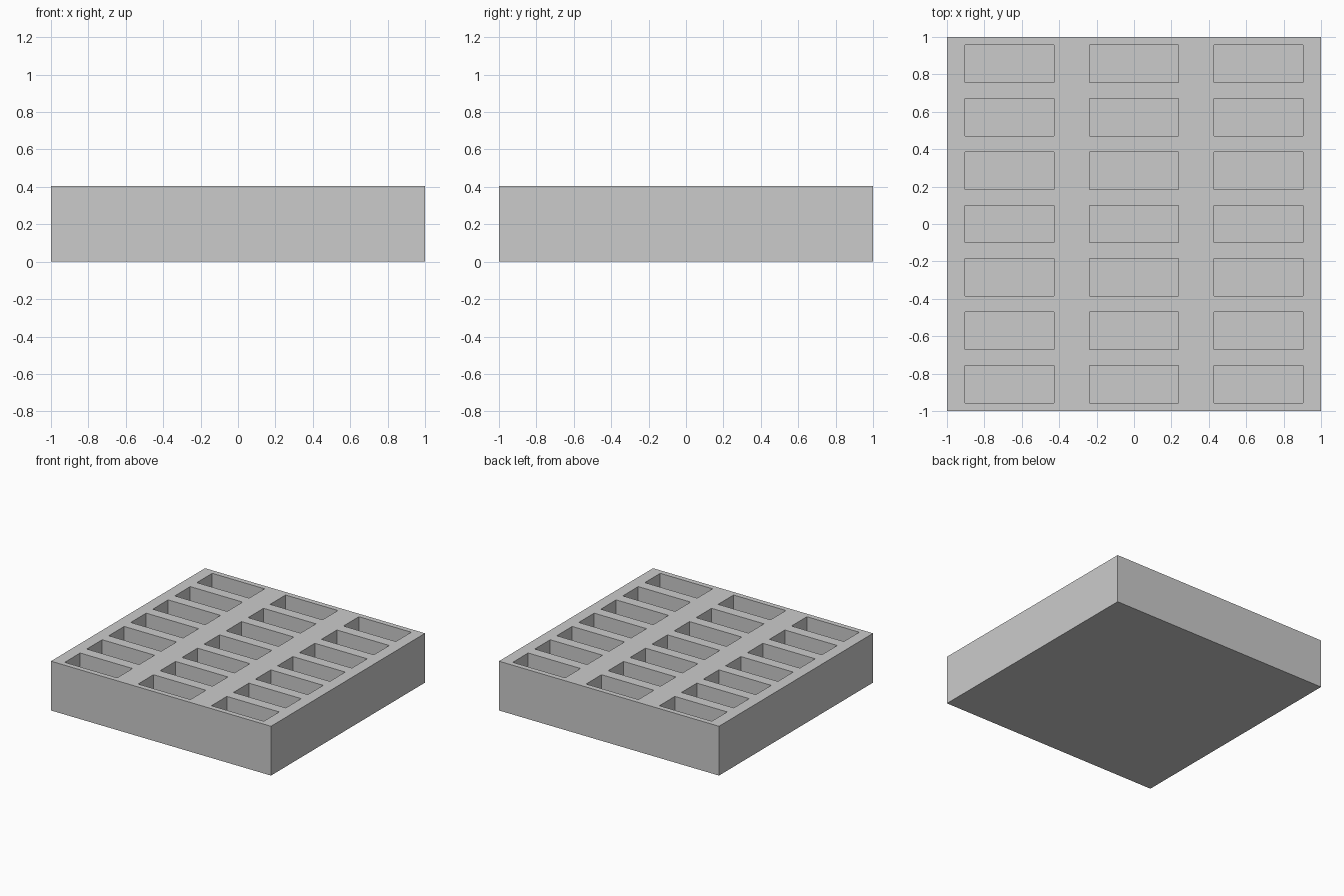
import bpy
import bmesh
from mathutils import Matrix, Vector

if "Cube" in bpy.data.objects:
    bpy.data.objects.remove(bpy.data.objects["Cube"], do_unlink=True)

SIDE, HEIGHT = 2.0, 0.405
COLUMNS, ROWS = 3, 7
POCKET_X, POCKET_Y, DEPTH = 0.476, 0.2, 0.32


def add_box(bm, center, size):
    matrix = Matrix.Translation(center) @ Matrix.Diagonal((*size, 1))
    bmesh.ops.create_cube(bm, size=1, matrix=matrix)


def make_object(name, bm):
    mesh = bpy.data.meshes.new(name)
    bm.to_mesh(mesh)
    bm.free()
    obj = bpy.data.objects.new(name, mesh)
    bpy.context.collection.objects.link(obj)
    return obj


# Plain grey material
grey = bpy.data.materials.new("grey")
grey.use_nodes = True
colour = (0.6, 0.6, 0.6, 1)
grey.diffuse_color = colour
grey.node_tree.nodes["Principled BSDF"].inputs["Base Color"].default_value = colour

# Solid block
bm = bmesh.new()
add_box(bm, Vector((0, 0, HEIGHT / 2)), (SIDE, SIDE, HEIGHT))
tray = make_object("slotted_tray", bm)
tray.data.materials.append(grey)

# Cutters, one centred in each cell of the layout, reaching above the top
bm = bmesh.new()
for i in range(COLUMNS):
    for j in range(ROWS):
        x = SIDE * ((i + 0.5) / COLUMNS - 0.5)
        y = SIDE * ((j + 0.5) / ROWS - 0.5)
        add_box(bm, Vector((x, y, HEIGHT)), (POCKET_X, POCKET_Y, DEPTH * 2))
cutter = make_object("pocket_cutter", bm)
cutter.data.materials.append(grey)
cutter.hide_render = True

# Sink the pockets into the block, then drop the cutter
cut = tray.modifiers.new("pockets", "BOOLEAN")
cut.operation = "DIFFERENCE"
cut.solver = "EXACT"
cut.object = cutter
bpy.context.view_layer.objects.active = tray
bpy.ops.object.modifier_apply(modifier=cut.name)
bpy.data.objects.remove(cutter, do_unlink=True)
